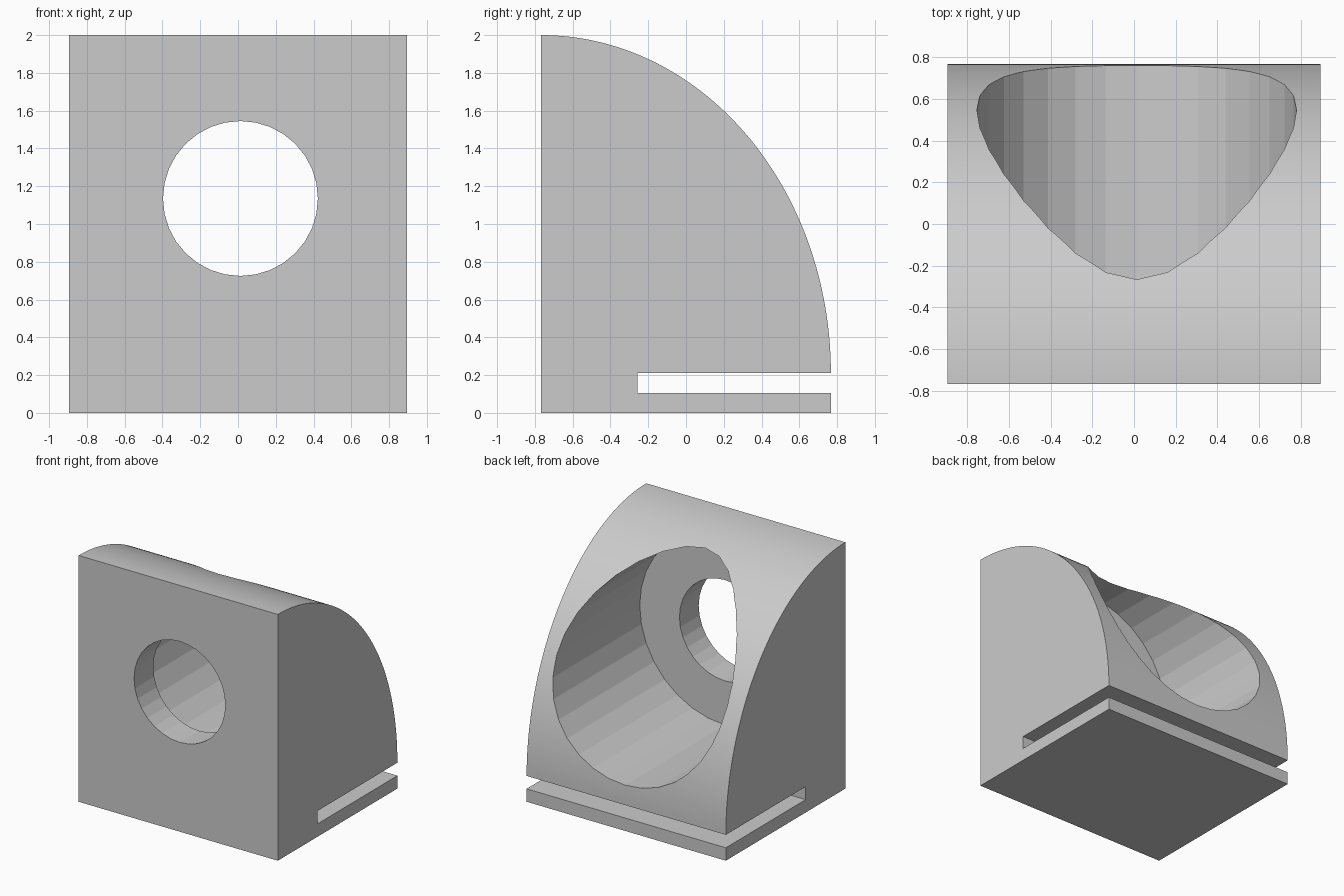
import bpy, bmesh, math
from mathutils import Matrix

cube = bpy.data.objects.get("Cube")
if cube:
    bpy.data.objects.remove(cube, do_unlink=True)

W, D, H = 0.895, 0.767, 2.0        # half width, half depth, height
SLOT_LOW, SLOT_TOP, SLOT_END = 0.105, 0.21, -0.257
BORE_X, BORE_Z, BORE_FLOOR = 0.013, 1.135, -0.52

grey = bpy.data.materials.new("plain grey")
grey.use_nodes = True
colour = (0.6, 0.6, 0.6, 1)
grey.diffuse_color = colour
grey.node_tree.nodes["Principled BSDF"].inputs["Base Color"].default_value = colour


def add_object(name, bm):
    bmesh.ops.recalc_face_normals(bm, faces=bm.faces)
    mesh = bpy.data.meshes.new(name)
    bm.to_mesh(mesh)
    bm.free()
    mesh.materials.append(grey)
    obj = bpy.data.objects.new(name, mesh)
    bpy.context.collection.objects.link(obj)
    return obj


def cylinder_cutter(name, radius, y0, y1):
    bm = bmesh.new()
    place = Matrix.Translation((BORE_X, (y0 + y1) / 2, BORE_Z)) @ Matrix.Rotation(math.pi / 2, 4, "X")
    # start with a corner pointing straight up
    place = place @ Matrix.Rotation(math.pi / 2, 4, "Z")
    bmesh.ops.create_cone(bm, cap_ends=True, segments=32, radius1=radius,
                          radius2=radius, depth=y1 - y0, matrix=place)
    return add_object(name, bm)


# Body: side profile with a quarter-ellipse back and a slot above the base plate
profile = [(-D, 0), (D, 0), (D, SLOT_LOW), (SLOT_END, SLOT_LOW), (SLOT_END, SLOT_TOP)]
STEPS = 64
for i in range(STEPS + 1):
    a = math.pi / 2 * i / STEPS
    profile.append((-D + 2 * D * math.cos(a), SLOT_TOP + (H - SLOT_TOP) * math.sin(a)))
bm = bmesh.new()
side = bm.faces.new([bm.verts.new((-W, y, z)) for y, z in profile])
ext = bmesh.ops.extrude_face_region(bm, geom=[side])
verts = [v for v in ext["geom"] if isinstance(v, bmesh.types.BMVert)]
bmesh.ops.translate(bm, verts=verts, vec=(2 * W, 0, 0))
body = add_object("body", bm)

# Wide bore from the back, narrow hole through the front wall
cutters = [cylinder_cutter("bore_cutter", 0.767, BORE_FLOOR, 1.5),
           cylinder_cutter("hole_cutter", 0.41, -1.5, 0.5)]
bpy.context.view_layer.objects.active = body
for cutter in cutters:
    mod = body.modifiers.new(cutter.name, "BOOLEAN")
    mod.operation = "DIFFERENCE"
    mod.solver = "EXACT"
    mod.object = cutter
    bpy.ops.object.modifier_apply(modifier=mod.name)
    bpy.data.objects.remove(cutter, do_unlink=True)

# Smooth the curved back, keep the bore facets crisp
bpy.ops.object.select_all(action="DESELECT")
body.select_set(True)
bpy.ops.object.shade_smooth_by_angle(angle=math.radians(6))
